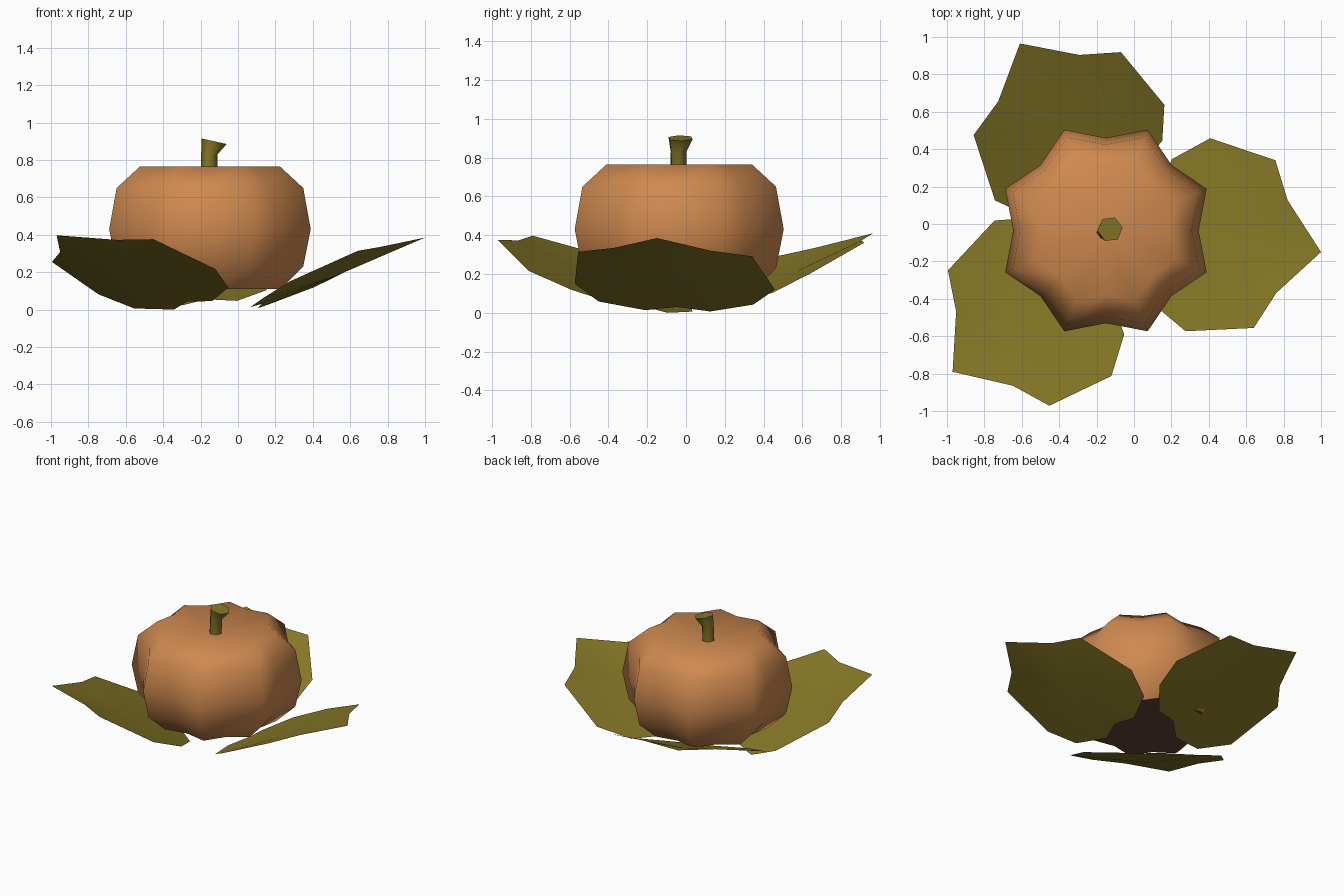
import bpy, bmesh, math
from mathutils import Vector

if "Cube" in bpy.data.objects:
    bpy.data.objects.remove(bpy.data.objects["Cube"])


def material(name, rgb):
    m = bpy.data.materials.new(name)
    m.diffuse_color = (*rgb, 1)
    m.use_nodes = True
    m.node_tree.nodes["Principled BSDF"].inputs["Base Color"].default_value = m.diffuse_color
    return m


ORANGE = material("pumpkin orange", (0.62, 0.25, 0.08))
OLIVE = material("olive green", (0.24, 0.19, 0.02))
BROWN = material("dark brown", (0.11, 0.055, 0.04))


def make(name, verts, faces, mats, smooth=True):
    me = bpy.data.meshes.new(name)
    me.from_pydata(verts, [], faces)
    for m in mats:
        me.materials.append(m)
    for p in me.polygons:
        p.use_smooth = smooth
    ob = bpy.data.objects.new(name, me)
    bpy.context.collection.objects.link(ob)
    return ob


def rings_to_faces(count, n):
    return [(r * n + i, r * n + (i + 1) % n, (r + 1) * n + (i + 1) % n, (r + 1) * n + i)
            for r in range(count - 1) for i in range(n)]


# Pumpkin body: eight lobes, peaks alternating with grooves
CX, CY, N = -0.15, -0.035, 16
profile = [(0.41, 0.11), (0.54, 0.23), (0.583, 0.43), (0.54, 0.65), (0.405, 0.765)]
verts = []
for r, z in profile:
    for i in range(N):
        a = i * math.tau / N
        k = r * (1 if i % 2 else 0.85)
        verts.append((CX + k * math.cos(a), CY + k * math.sin(a), z))
faces = rings_to_faces(len(profile), N)
top = len(verts)
verts.append((CX, CY, 0.72))
first = (len(profile) - 1) * N
faces += [(first + i, first + (i + 1) % N, top) for i in range(N)]
make("pumpkin_body", verts, faces, [ORANGE])

# Dark underside cap
under = verts[:N] + [(CX, CY, 0.11)]
make("pumpkin_underside", under, [((i + 1) % N, i, N) for i in range(N)], [BROWN], False)

# Stem: six-sided, flaring and leaning to the right, with a slanted cut
S = 6
stem_rings = [(-0.155, -0.04, 0.70, 0.046, 0), (-0.153, -0.038, 0.83, 0.044, 0),
              (-0.128, -0.028, 0.90, 0.068, -0.22)]
verts = []
for x, y, z, r, slant in stem_rings:
    for i in range(S):
        a = i * math.tau / S + 0.12
        dx, dy = r * math.cos(a), r * math.sin(a)
        verts.append((x + dx, y + dy, z + slant * dx))
faces = rings_to_faces(3, S) + [tuple(range(2 * S, 3 * S))]
stem = make("stem", verts, faces, [OLIVE])
stem.data.polygons[-1].use_smooth = False

# Leaf outline: distance back from tip, sideways, height
OUTLINE = [(0, 0, 0.385), (0.21, 0.255, 0.325), (0.30, 0.459, 0.30), (0.66, 0.535, 0.13),
           (0.85, 0.40, 0.05), (0.92, 0.168, 0.01), (0.88, 0, 0.03), (0.92, -0.168, 0.01),
           (0.83, -0.40, 0.05), (0.67, -0.505, 0.14), (0.31, -0.445, 0.305),
           (0.212, -0.245, 0.33)]
RIB = (0.48, 0, 0.18)


def leaf(name, tip, yaw, roll, lift):
    d = Vector((math.cos(yaw), math.sin(yaw)))
    n = Vector((-d.y, d.x))
    pts = []
    for s, t, z in OUTLINE + [RIB]:
        p = Vector(tip) - d * s + n * t
        pts.append((p.x, p.y, max(0, z + lift + roll * t)))
    c = len(OUTLINE)
    make(name, pts, [(i, (i + 1) % c, c) for i in range(c)], [OLIVE])


leaf("leaf_right", (1.0, -0.15), math.radians(-6.7), -0.02, 0)
leaf("leaf_back", (-0.61, 0.965), math.radians(120), -0.07, 0.025)
leaf("leaf_front", (-0.97, -0.79), math.radians(217.5), 0.14, 0.012)
